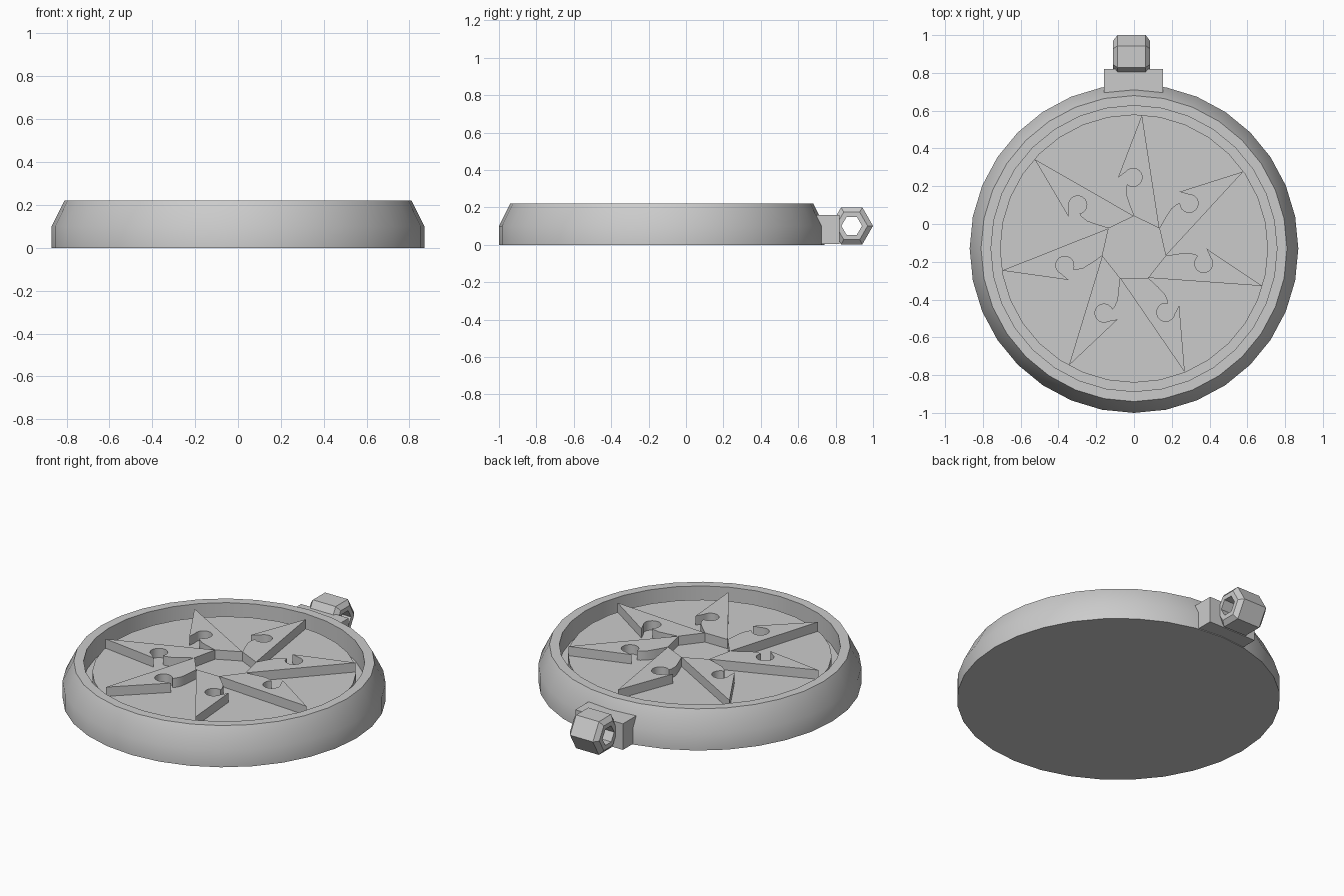
import bpy, bmesh, math
from math import cos, sin, pi, radians
from mathutils import Matrix

if "Cube" in bpy.data.objects:
    bpy.data.objects.remove(bpy.data.objects["Cube"])

grey = bpy.data.materials.new("plain grey")
grey.use_nodes = True
grey.diffuse_color = (0.6, 0.6, 0.6, 1)
grey.node_tree.nodes["Principled BSDF"].inputs["Base Color"].default_value = (0.6, 0.6, 0.6, 1)

CENTRE_Y = -0.13


def finish(bm, name, location, smooth=True):
    """Turn a bmesh into a named object with the shared material."""
    bmesh.ops.recalc_face_normals(bm, faces=bm.faces)
    mesh = bpy.data.meshes.new(name)
    bm.to_mesh(mesh)
    bm.free()
    mesh.materials.append(grey)
    obj = bpy.data.objects.new(name, mesh)
    bpy.context.collection.objects.link(obj)
    obj.location = location
    if smooth:
        bpy.ops.object.select_all(action="DESELECT")
        obj.select_set(True)
        bpy.context.view_layer.objects.active = obj
        bpy.ops.object.shade_smooth_by_angle(angle=radians(30))
    return obj


def lathe(profile, sides, closed):
    """Spin (radius, height) points about z; close the loop or cap both ends."""
    bm = bmesh.new()
    rings = [[bm.verts.new((r * cos(2 * pi * i / sides), r * sin(2 * pi * i / sides), z))
              for i in range(sides)] for r, z in profile]
    pairs = list(zip(rings, rings[1:]))
    if closed:
        pairs.append((rings[-1], rings[0]))
    else:
        bm.faces.new(rings[0])
        bm.faces.new(rings[-1])
    for a, b in pairs:
        for i in range(sides):
            j = (i + 1) % sides
            bm.faces.new((a[i], a[j], b[j], b[i]))
    return bm


# Round case: bevelled rim, narrow groove, raised inner disc
case = [(0.87, 0), (0.87, 0.1), (0.81, 0.22), (0.757, 0.22),
        (0.757, 0.1), (0.71, 0.1), (0.71, 0.16)]
finish(lathe(case, 32, False), "round_case", (0, CENTRE_Y, 0))

# Seven blades with a round notch, meeting around an open heptagon
BLADES = 7
HUB = 0.172
step = 2 * pi / BLADES
outline = [(0.042, 0.707), (HUB * sin(step), HUB * cos(step)), (0, HUB),
           (-0.025, 0.235), (-0.042, 0.285), (-0.042, 0.325)]
for k in range(15):
    a = radians(-130 + k * 275 / 14)
    outline.append((-0.005 + 0.048 * cos(a), 0.377 + 0.048 * sin(a)))
outline.append((-0.085, 0.375))

for n in range(BLADES):
    bm = bmesh.new()
    face = bm.faces.new([bm.verts.new((x, y, 0.155)) for x, y in outline])
    top = bmesh.ops.extrude_face_region(bm, geom=[face])["geom"]
    bmesh.ops.translate(bm, vec=(0, 0, 0.06),
                        verts=[v for v in top if isinstance(v, bmesh.types.BMVert)])
    bmesh.ops.rotate(bm, verts=bm.verts, cent=(0, 0, 0), matrix=Matrix.Rotation(n * step, 3, "Z"))
    finish(bm, f"blade_{n + 1}", (0, CENTRE_Y, 0))

# Mounting block on the back of the case
bm = bmesh.new()
bmesh.ops.create_cube(bm, size=1)
bmesh.ops.scale(bm, vec=(0.313, 0.13, 0.155), verts=bm.verts)
finish(bm, "mounting_block", (-0.003, 0.755, 0.0815), smooth=False)

# Hexagonal hanging loop with chamfered ends and a hole along x
loop = [(0.085, -0.097), (0.114, -0.075), (0.114, 0.075),
        (0.085, 0.097), (0.055, 0.097), (0.055, -0.097)]
bm = lathe(loop, 6, True)
bmesh.ops.rotate(bm, verts=bm.verts, cent=(0, 0, 0), matrix=Matrix.Rotation(pi / 2, 3, "Z")
                 @ Matrix.Rotation(pi / 2, 3, "X"))
# Turn the corners to point forward and back
bmesh.ops.rotate(bm, verts=bm.verts, cent=(0, 0, 0), matrix=Matrix.Rotation(pi, 3, "X"))
finish(bm, "hanging_loop", (-0.013, 0.886, 0.101), smooth=False)
